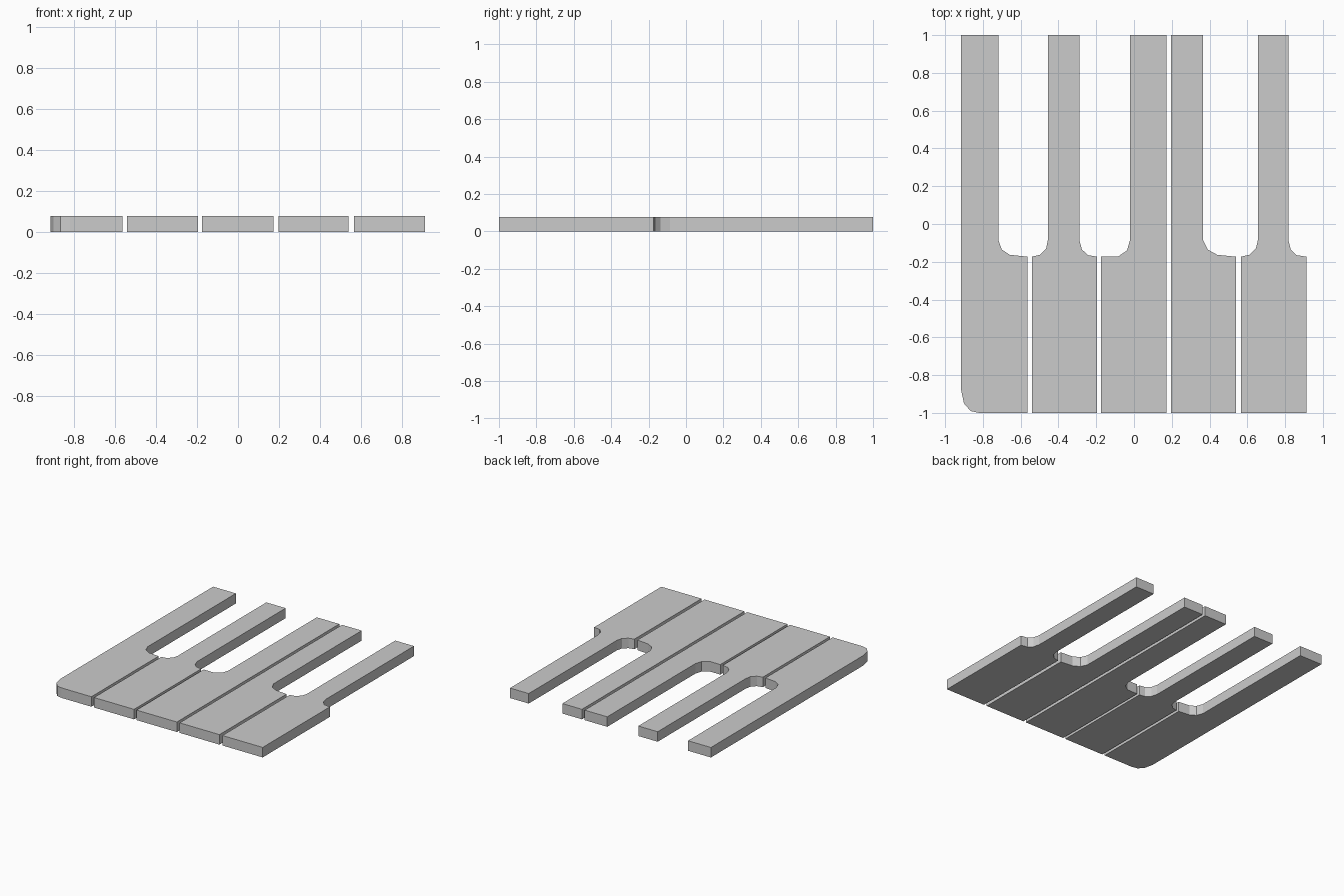
import bpy
import bmesh

if "Cube" in bpy.data.objects:
    bpy.data.objects.remove(bpy.data.objects["Cube"])

HEIGHT = 0.078
BACK, FRONT = 1.0, -1.0
NECK_Y, SHOULDER_Y = -0.085, -0.173


def shoulder(neck_x, outer_x, curve):
    """Curved step from the narrow stem out to the wide head."""
    if neck_x == outer_x:
        return []
    return [(neck_x, NECK_Y), *curve, (outer_x, SHOULDER_Y)]


def make_key(name, left, right, stem_left, stem_right,
             left_curve=(), right_curve=(), front_left=None):
    """Extrude one key outline, listed clockwise from the back left."""
    outline = [(stem_left, BACK), (stem_right, BACK)]
    outline += shoulder(stem_right, right, right_curve)
    outline += [(right, FRONT)]
    outline += front_left or [(left, FRONT)]
    outline += reversed(shoulder(stem_left, left, left_curve))

    bm = bmesh.new()
    face = bm.faces.new([bm.verts.new((x, y, 0)) for x, y in outline])
    ext = bmesh.ops.extrude_face_region(bm, geom=[face], use_keep_orig=True)
    top = [g for g in ext["geom"] if isinstance(g, bmesh.types.BMVert)]
    bmesh.ops.translate(bm, verts=top, vec=(0, 0, HEIGHT))
    bmesh.ops.recalc_face_normals(bm, faces=bm.faces)
    mesh = bpy.data.meshes.new(name)
    bm.to_mesh(mesh)
    bm.free()
    obj = bpy.data.objects.new(name, mesh)
    bpy.context.collection.objects.link(obj)


# Leftmost key, with the rounded front corner
make_key("key_1", -0.915, -0.564, -0.915, -0.718,
         right_curve=[(-0.70, -0.135), (-0.658, -0.163)],
         front_left=[(-0.82, FRONT), (-0.865, -0.99), (-0.90, -0.95), (-0.915, -0.88)])

# Key with shoulders on both sides
make_key("key_2", -0.541, -0.196, -0.456, -0.289,
         left_curve=[(-0.465, -0.13), (-0.497, -0.163)],
         right_curve=[(-0.276, -0.135), (-0.243, -0.165)])

# Middle pair, with straight sides facing each other
make_key("key_3", -0.175, 0.173, -0.021, 0.173,
         left_curve=[(-0.037, -0.14), (-0.085, -0.173)])
make_key("key_4", 0.197, 0.54, 0.197, 0.366,
         right_curve=[(0.39, -0.135), (0.44, -0.163)])

# Rightmost key with shoulders on both sides
make_key("key_5", 0.566, 0.913, 0.656, 0.817,
         left_curve=[(0.645, -0.13), (0.61, -0.163)],
         right_curve=[(0.83, -0.135), (0.86, -0.165)])
